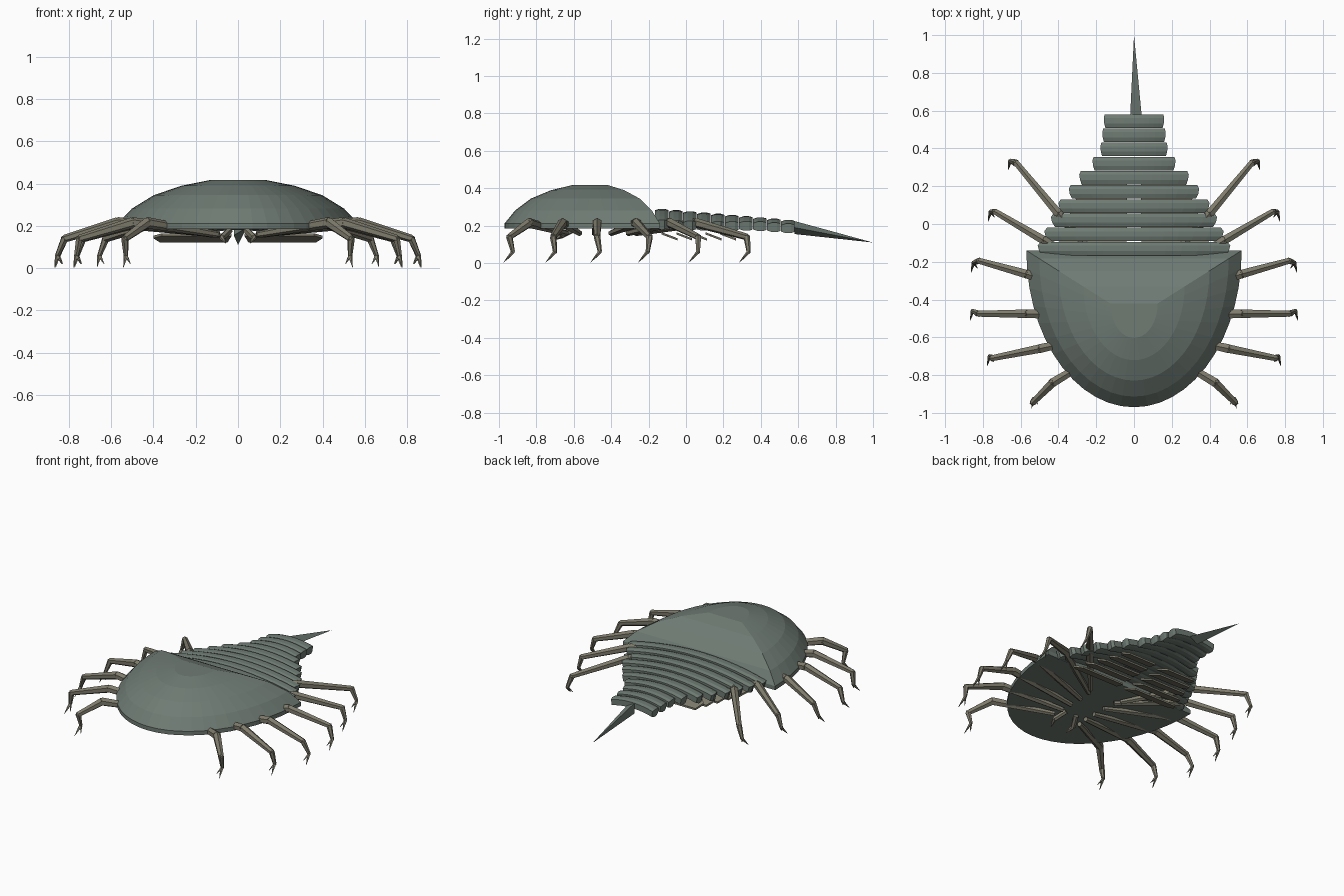
import bpy, bmesh, math
from mathutils import Vector, Matrix

if "Cube" in bpy.data.objects:
    bpy.data.objects.remove(bpy.data.objects["Cube"])


def material(name, rgb):
    m = bpy.data.materials.new(name)
    m.diffuse_color = (*rgb, 1)
    m.use_nodes = True
    m.node_tree.nodes["Principled BSDF"].inputs["Base Color"].default_value = m.diffuse_color
    return m


SHELL = material("shell", (0.16, 0.20, 0.175))
LIMB = material("limb", (0.21, 0.20, 0.15))


def finish(bm, name, mat):
    bmesh.ops.recalc_face_normals(bm, faces=bm.faces)
    me = bpy.data.meshes.new(name)
    bm.to_mesh(me)
    bm.free()
    me.materials.append(mat)
    ob = bpy.data.objects.new(name, me)
    bpy.context.collection.objects.link(ob)
    return ob


def mirror_x(ob):
    mod = ob.modifiers.new("mirror", 'MIRROR')
    mod.use_axis[0] = True
    mod.use_mirror_merge = False


def loft(rings, bm=None):
    """Skin closed rings of equal length and cap both ends."""
    bm = bm or bmesh.new()
    vs = [[bm.verts.new(p) for p in r] for r in rings]
    n = len(vs[0])
    for a, b in zip(vs, vs[1:]):
        for i in range(n):
            j = (i + 1) % n
            bm.faces.new((a[i], a[j], b[j], b[i]))
    bm.faces.new(vs[0])
    bm.faces.new(vs[-1])
    return bm


def rod(bm, a, b, r1, r2, sides=6):
    """Tapered rod between two points."""
    a, b = Vector(a), Vector(b)
    d = b - a
    m = Matrix.Translation((a + b) / 2) @ d.to_track_quat('Z', 'Y').to_matrix().to_4x4()
    bmesh.ops.create_cone(bm, cap_ends=True, segments=sides, radius1=r1,
                          radius2=r2, depth=d.length, matrix=m)


# Head shield: half-ellipse outline shrunk towards the crown
N = 26
outline = [(0.57 * math.cos(math.pi * i / N), -0.14 - 0.83 * math.sin(math.pi * i / N))
           for i in range(N + 1)]
CY = -0.5
levels = [(1, 0.185), (1, 0.212), (0.88, 0.282), (0.70, 0.345), (0.47, 0.39), (0.22, 0.418)]
finish(loft([[(x * s, CY + (y - CY) * s, z) for x, y in outline] for s, z in levels]),
       "head_shield", SHELL)

# Body segments: arched plates getting narrower to the rear
widths = [0.51, 0.475, 0.44, 0.40, 0.345, 0.29, 0.22, 0.178, 0.168, 0.16]
K = 12
for i, w in enumerate(widths):
    y0 = -0.13 + 0.075 * i
    top = 0.29 - 0.0065 * i
    drop = 0.02 + 0.11 * (w - 0.15)
    thick = 0.05
    rings = []
    for dy, s, dz in ((-0.036, 0.95, -0.008), (-0.012, 0.985, 0), (0.016, 1, 0), (0.036, 0.97, -0.006)):
        us = [-1 + 2 * k / K for k in range(K + 1)]
        upper = [(u * w * s, y0 + dy, top + dz - drop * u * u) for u in us]
        lower = [(u * w * s * 0.97, y0 + dy, top - thick - dz - drop * u * u) for u in reversed(us)]
        rings.append(upper + lower)
    finish(loft(rings), f"body_segment_{i + 1}", SHELL)

# Tail spike: three-sided, drooping to the tip
bm = bmesh.new()
base = [bm.verts.new((0.04 * math.cos(a), 0.58, 0.19 + 0.04 * math.sin(a)))
        for a in (0, math.tau / 3, 2 * math.tau / 3)]
tip = bm.verts.new((0, 1.0, 0.11))
bm.faces.new(base)
for i in range(3):
    bm.faces.new((base[i], base[(i + 1) % 3], tip))
finish(bm, "tail_spike", SHELL)

# Paired gill flaps below the body, rear edges hanging lower
for i in range(5):
    w = 0.40 - 0.03 * i
    y = -0.13 + 0.078 * i
    flap = [(0.03, 0), (w * 0.9, 0), (w, 0.03), (w * 0.92, 0.085), (0.05, 0.085)]
    rings = [[(x, y + dy, 0.165 + h - 0.38 * dy) for x, dy in flap] for h in (0, -0.012)]
    mirror_x(finish(loft(rings), f"gill_flaps_{i + 1}", LIMB))

# Walking legs: hip, knee, ankle, foot, then two claws
legs = [
    ((0.10, -0.64, 0.16), (0.43, -0.84, 0.215), (0.535, -0.945, 0.14), (0.53, -0.925, 0.06)),
    ((0.09, -0.57, 0.16), (0.50, -0.66, 0.215), (0.75, -0.71, 0.14), (0.765, -0.70, 0.06)),
    ((0.09, -0.49, 0.16), (0.57, -0.475, 0.215), (0.82, -0.475, 0.14), (0.855, -0.46, 0.06)),
    ((0.09, -0.40, 0.16), (0.57, -0.265, 0.215), (0.82, -0.195, 0.14), (0.85, -0.205, 0.06)),
    ((0.10, -0.31, 0.16), (0.48, -0.085, 0.215), (0.735, 0.065, 0.14), (0.76, 0.065, 0.06)),
    ((0.12, -0.27, 0.16), (0.40, 0.055, 0.215), (0.625, 0.325, 0.14), (0.655, 0.335, 0.06)),
]
for i, (hip, knee, ankle, foot) in enumerate(legs):
    bm = bmesh.new()
    rod(bm, hip, knee, 0.016, 0.027)
    rod(bm, knee, ankle, 0.026, 0.018)
    rod(bm, ankle, foot, 0.018, 0.011)
    f = Vector(foot)
    rod(bm, f, f + Vector((0.012, -0.05, -0.056)), 0.011, 0.001, 5)
    rod(bm, f, f + Vector((-0.022, -0.03, -0.04)), 0.009, 0.001, 5)
    # joint knobs
    for p, r in ((knee, 0.026), (ankle, 0.018), (foot, 0.011)):
        bmesh.ops.create_icosphere(bm, subdivisions=1, radius=r, matrix=Matrix.Translation(p))
    mirror_x(finish(bm, f"legs_{i + 1}", LIMB))

# Small feeding pincers under the front of the shield
bm = bmesh.new()
rod(bm, (0.04, -0.60, 0.18), (0.075, -0.67, 0.145), 0.016, 0.016)
rod(bm, (0.075, -0.67, 0.145), (0.06, -0.72, 0.12), 0.014, 0.003)
mirror_x(finish(bm, "feeding_pincers", LIMB))
